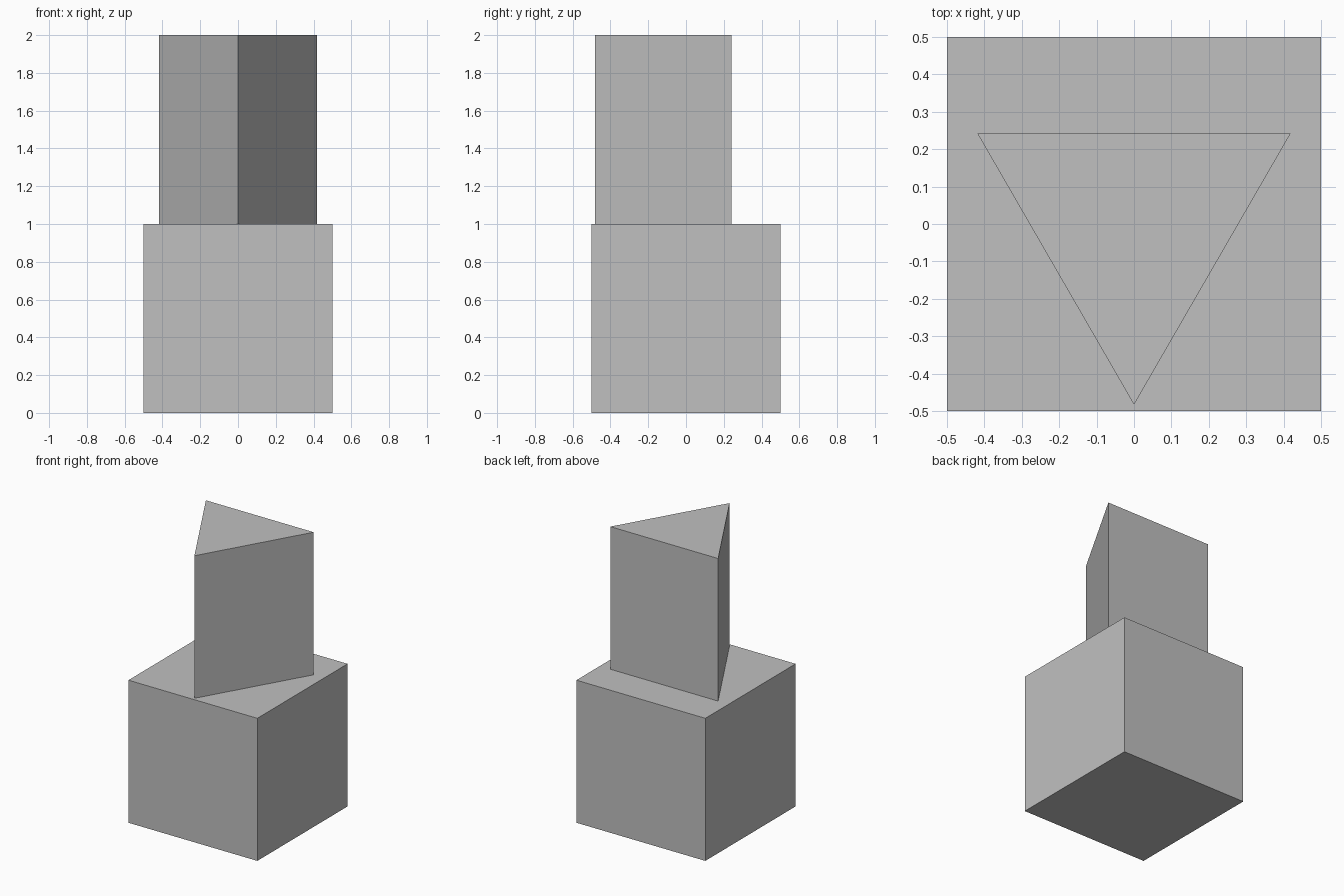
import bpy
from math import pi

old = bpy.data.objects.get("Cube")
if old:
    bpy.data.objects.remove(old, do_unlink=True)

# Single plain grey
grey = bpy.data.materials.new("light_grey")
grey.use_nodes = True
colour = (0.53, 0.53, 0.53, 1)
grey.diffuse_color = colour
grey.node_tree.nodes["Principled BSDF"].inputs["Base Color"].default_value = colour


def finish(name):
    obj = bpy.context.object
    obj.name = name
    obj.data.materials.append(grey)


# Cube base
bpy.ops.mesh.primitive_cube_add(size=1, location=(0, 0, 0.5))
finish("base_block")

# Triangular prism on top, one edge pointing to the front
bpy.ops.mesh.primitive_cylinder_add(vertices=3, radius=0.483, depth=1,
                                    location=(0, 0, 1.5), rotation=(0, 0, pi))
finish("triangular_prism")
